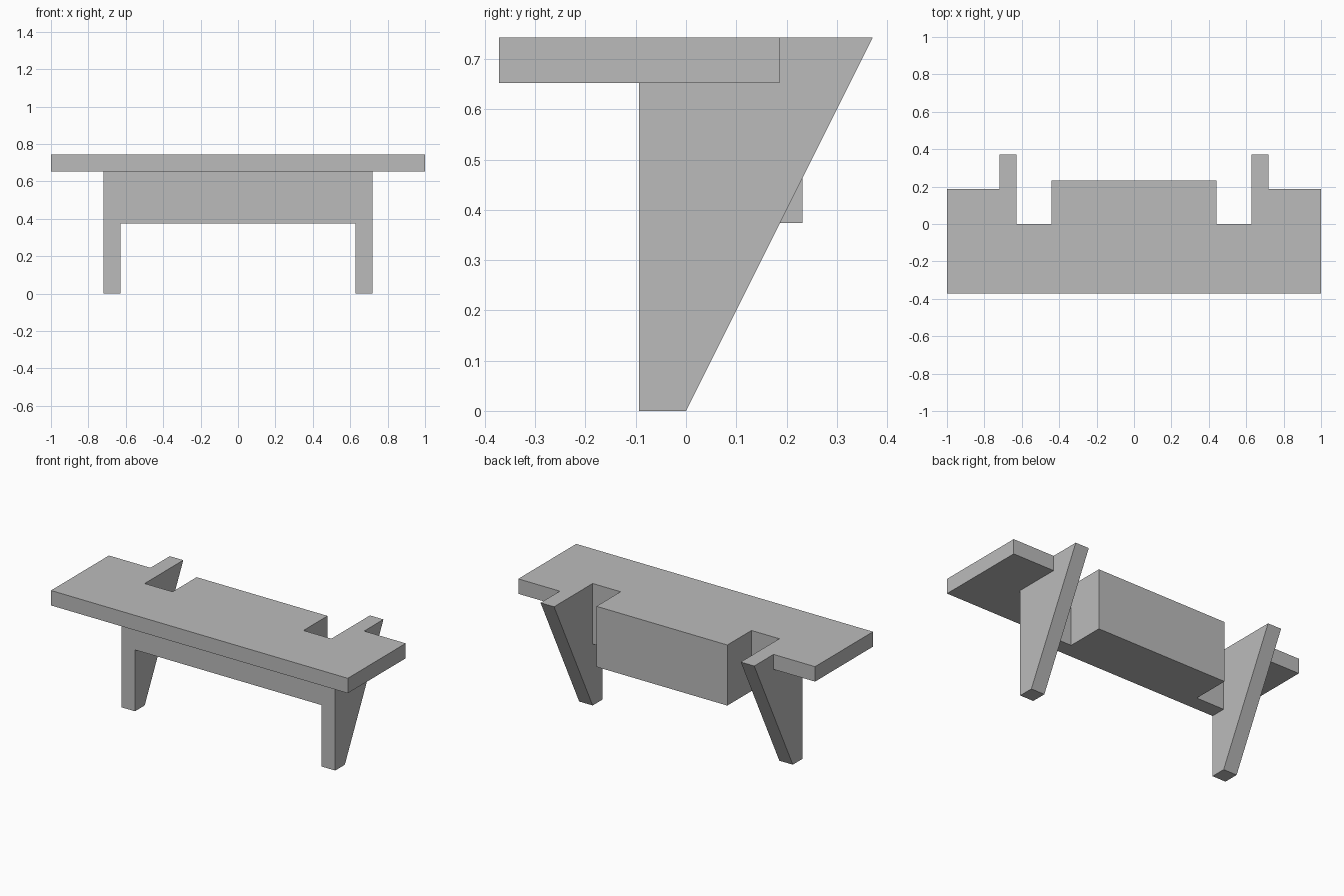
import bpy
import bmesh
from mathutils import Vector

cube = bpy.data.objects.get("Cube")
if cube:
    bpy.data.objects.remove(cube, do_unlink=True)

# Shared levels and edges
TOP, SEAT_BOTTOM, APRON_BOTTOM = 0.743, 0.652, 0.374
FRONT, LEG_FRONT, SEAT_BACK, BLOCK_BACK, LEG_BACK = -0.3715, -0.093, 0.186, 0.232, 0.3715
BLOCK_X, LEG_IN, LEG_OUT = 0.441, 0.629, 0.72

grey = bpy.data.materials.new("plain grey")
grey.use_nodes = True
grey.diffuse_color = (0.5, 0.5, 0.5, 1)
grey.node_tree.nodes["Principled BSDF"].inputs["Base Color"].default_value = (0.5, 0.5, 0.5, 1)


def prism(name, points, offset):
    """Extrude a flat outline by an offset into a closed solid."""
    bm = bmesh.new()
    face = bm.faces.new([bm.verts.new(p) for p in points])
    extruded = bmesh.ops.extrude_face_region(bm, geom=[face])["geom"]
    verts = [v for v in extruded if isinstance(v, bmesh.types.BMVert)]
    bmesh.ops.translate(bm, verts=verts, vec=Vector(offset))
    bmesh.ops.recalc_face_normals(bm, faces=bm.faces)
    mesh = bpy.data.meshes.new(name)
    bm.to_mesh(mesh)
    bm.free()
    mesh.materials.append(grey)
    obj = bpy.data.objects.new(name, mesh)
    bpy.context.collection.objects.link(obj)
    return obj


def mirrored_plate(name, half, bottom):
    """Mirror half an outline across x and raise it to the top level."""
    outline = half + [(-x, y) for x, y in reversed(half)]
    return prism(name, [(x, y, bottom) for x, y in outline], (0, 0, TOP - bottom))


# Seat with a notch beside each leg
bench = mirrored_plate("bench", [
    (1, FRONT), (1, SEAT_BACK), (LEG_IN, SEAT_BACK), (LEG_IN, 0),
    (BLOCK_X, 0), (BLOCK_X, BLOCK_BACK)], SEAT_BOTTOM)

# Front apron and the deep block behind it
apron = mirrored_plate("apron_block", [
    (LEG_IN + 0.04, LEG_FRONT), (LEG_IN + 0.04, -0.02), (LEG_IN, -0.02), (LEG_IN, 0),
    (BLOCK_X, 0), (BLOCK_X, BLOCK_BACK)], APRON_BOTTOM)

# Tapered legs
side = [(LEG_FRONT, 0), (0, 0), (LEG_BACK, TOP), (LEG_FRONT, TOP)]
legs = [prism(name, [(x, y, z) for y, z in side], (LEG_OUT - LEG_IN, 0, 0))
        for name, x in (("left_leg", LEG_IN), ("right_leg", -LEG_OUT))]

# Join the parts into one clean solid
for part in [apron] + legs:
    mod = bench.modifiers.new("join_" + part.name, "BOOLEAN")
    mod.operation = "UNION"
    mod.solver = "EXACT"
    mod.object = part
    part.hide_render = True

bpy.context.view_layer.update()
evaluated = bench.evaluated_get(bpy.context.evaluated_depsgraph_get())
joined = bpy.data.meshes.new_from_object(evaluated)
bench.modifiers.clear()
bench.data = joined
for part in [apron] + legs:
    bpy.data.objects.remove(part, do_unlink=True)

# Merge coplanar faces so that only real edges remain
bm = bmesh.new()
bm.from_mesh(joined)
bmesh.ops.remove_doubles(bm, verts=bm.verts, dist=0.0001)
bmesh.ops.dissolve_limit(bm, angle_limit=0.01, verts=bm.verts, edges=bm.edges)
for face in bm.faces:
    face.material_index = 0
    face.smooth = False
bm.to_mesh(joined)
bm.free()
